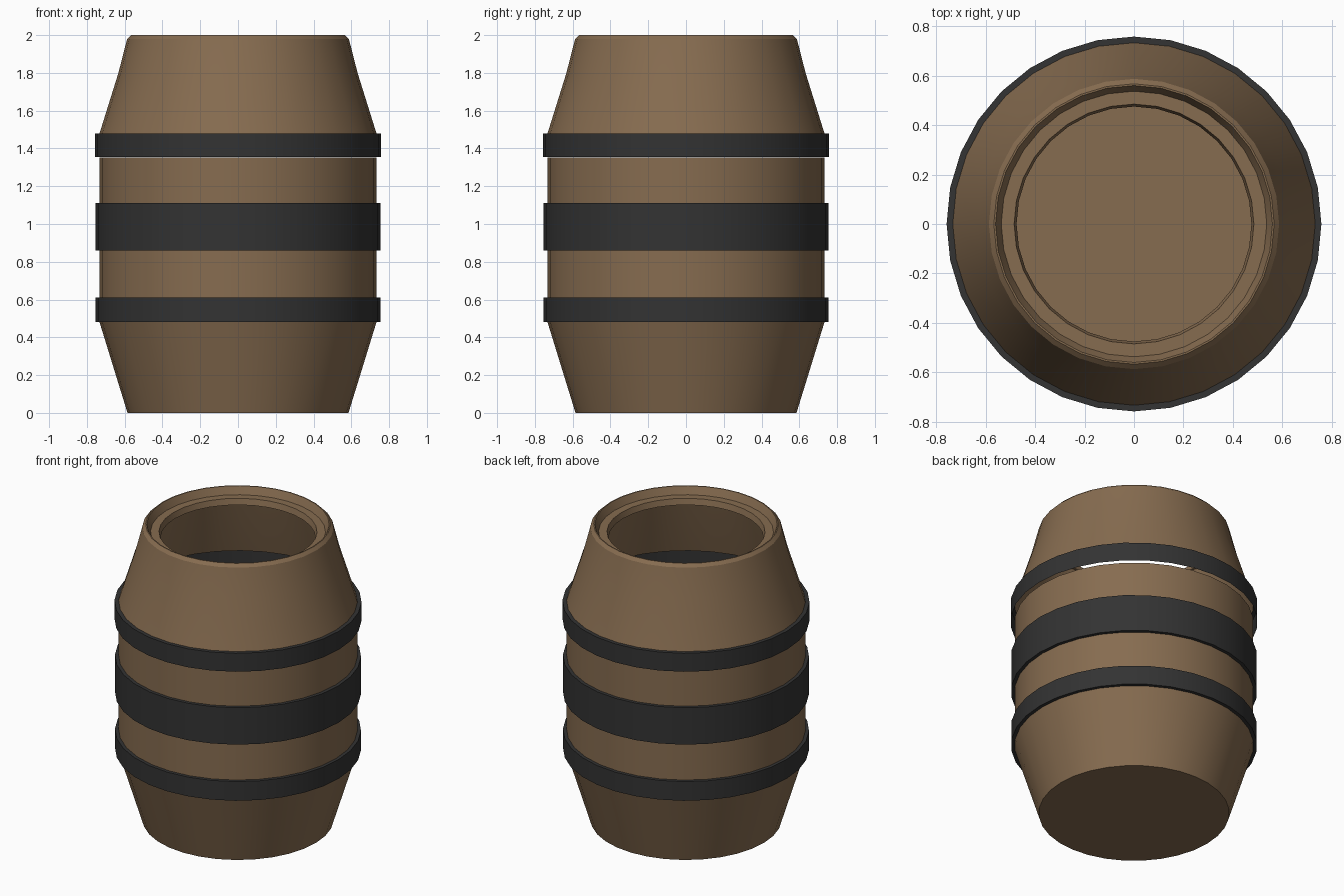
import bpy, bmesh, math

if "Cube" in bpy.data.objects:
    bpy.data.objects.remove(bpy.data.objects["Cube"])

SIDES = 32


def material(name, rgb):
    m = bpy.data.materials.new(name)
    m.diffuse_color = (*rgb, 1)
    m.use_nodes = True
    m.node_tree.nodes["Principled BSDF"].inputs["Base Color"].default_value = m.diffuse_color
    return m


wood = material("brown wood", (0.24, 0.15, 0.08))
iron = material("dark iron", (0.033, 0.033, 0.033))


def lathe(name, profile, mat, cap_bottom=False):
    """Spin a (radius, height) profile around z."""
    bm = bmesh.new()
    rings = []
    for r, z in profile:
        rings.append([bm.verts.new((r * math.cos(2 * math.pi * i / SIDES),
                                    r * math.sin(2 * math.pi * i / SIDES), z))
                      for i in range(SIDES)])
    for a, b in zip(rings, rings[1:]):
        for i in range(SIDES):
            j = (i + 1) % SIDES
            bm.faces.new((a[i], a[j], b[j], b[i]))
    if cap_bottom:
        bm.faces.new(rings[0][::-1])
    me = bpy.data.meshes.new(name)
    bm.to_mesh(me)
    bm.free()
    me.materials.append(mat)
    ob = bpy.data.objects.new(name, me)
    bpy.context.collection.objects.link(ob)
    bpy.ops.object.select_all(action='DESELECT')
    ob.select_set(True)
    bpy.context.view_layer.objects.active = ob
    bpy.ops.object.shade_smooth_by_angle(angle=math.radians(30))
    return ob


# Thin wooden shell in sections, open where the hoops cover it
lathe("lower_staves", [(0.585, 0), (0.733, 0.48)], wood, cap_bottom=True)
lathe("lower_middle_staves", [(0.733, 0.61), (0.733, 0.86)], wood)
lathe("upper_middle_staves", [(0.733, 1.11), (0.733, 1.352)], wood)

# Upper shell with bevelled rim and inset lip around the opening
lathe("upper_staves_and_rim",
      [(0.733, 1.48), (0.633, 1.80), (0.587, 1.98), (0.567, 2.0), (0.560, 2.0),
       (0.537, 1.95), (0.485, 1.95), (0.475, 1.91)], wood)

# Iron hoops: outer band with ledges back to the wood
lathe("lower_hoop", [(0.733, 0.48), (0.755, 0.48), (0.755, 0.61), (0.733, 0.61)], iron)
lathe("middle_hoop", [(0.733, 0.86), (0.755, 0.86), (0.755, 1.11), (0.733, 1.11)], iron)
lathe("upper_hoop", [(0.758, 1.355), (0.758, 1.48), (0.733, 1.48)], iron)
